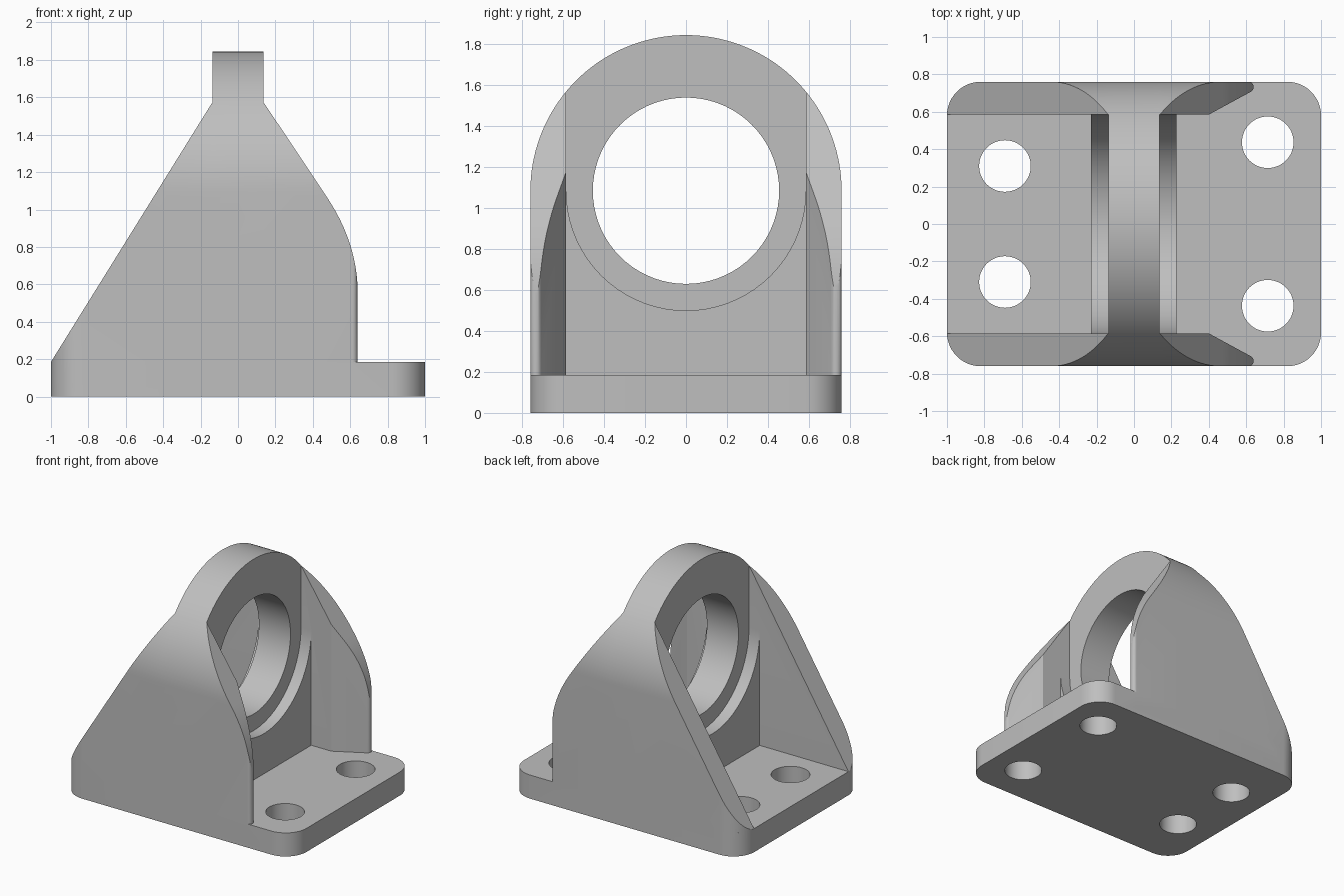
import bpy, bmesh, math
from mathutils import Vector

if "Cube" in bpy.data.objects:
    bpy.data.objects.remove(bpy.data.objects["Cube"], do_unlink=True)

W, INNER, BASE_H = 0.76, 0.585, 0.185   # half width, inner wall face, base height
BORE_Z, BORE_R, PLATE = 1.085, 0.455, 0.137
CORNER = 0.18

grey = bpy.data.materials.new("cast_grey")
grey.use_nodes = True
grey.diffuse_color = (0.52, 0.52, 0.52, 1)
grey.node_tree.nodes["Principled BSDF"].inputs["Base Color"].default_value = grey.diffuse_color


def arc(cx, cy, r, start, end, n):
    angles = [math.radians(start + (end - start) * i / n) for i in range(n + 1)]
    return [(cx + r * math.cos(a), cy + r * math.sin(a)) for a in angles]


def prism(name, outline, axis, lo, hi):
    """Extrude a 2D outline along an axis: x uses (y,z), y uses (x,z), z uses (x,y)."""
    place = {"x": lambda p, d: (d, p[0], p[1]),
             "y": lambda p, d: (p[0], d, p[1]),
             "z": lambda p, d: (p[0], p[1], d)}[axis]
    bm = bmesh.new()
    face = bm.faces.new([bm.verts.new(place(p, lo)) for p in outline])
    shift = Vector(place((0, 0), hi - lo))
    new = bmesh.ops.extrude_face_region(bm, geom=[face])["geom"]
    bmesh.ops.translate(bm, vec=shift, verts=[v for v in new if isinstance(v, bmesh.types.BMVert)])
    bmesh.ops.recalc_face_normals(bm, faces=bm.faces)
    mesh = bpy.data.meshes.new(name)
    bm.to_mesh(mesh)
    bm.free()
    mesh.materials.append(grey)
    obj = bpy.data.objects.new(name, mesh)
    bpy.context.collection.objects.link(obj)
    return obj


def combine(target, tool, operation):
    """Apply a boolean and discard the tool."""
    mod = target.modifiers.new("cut", "BOOLEAN")
    mod.operation, mod.object, mod.solver = operation, tool, "EXACT"
    bpy.context.view_layer.objects.active = target
    bpy.ops.object.modifier_apply(modifier=mod.name)
    bpy.data.objects.remove(tool, do_unlink=True)


# Base plate with rounded corners
cx, cy = 1 - CORNER, W - CORNER
base_outline = (arc(cx, cy, CORNER, 0, 90, 12) + arc(-cx, cy, CORNER, 90, 180, 12)
                + arc(-cx, -cy, CORNER, 180, 270, 12) + arc(cx, -cy, CORNER, 270, 360, 12))
bracket = prism("bearing_bracket", base_outline, "z", 0, BASE_H)

# Arched end profile shared by the ring plate and the side walls
arch = [(-W, 0.05)] + [(W, 0.05)] + arc(0, BORE_Z, W, 0, 180, 72)

# Gusset profile: straight slope on one side, slope easing into a vertical edge on the other
p0, p1, p2 = Vector((0.476, 1.065)), Vector((0.64, 0.82)), Vector((0.64, 0.55))
ease = [tuple(p0 * (1 - t) ** 2 + p1 * 2 * t * (1 - t) + p2 * t * t)
        for t in [i / 16 for i in range(17)]]
gusset = ([(-1, 0), (-1, BASE_H), (-PLATE, 1.573), (-PLATE, 2), (PLATE, 2), (PLATE, 1.573)]
          + ease + [(0.64, 0)])

# Side walls, tapering to a rounded nose
for side, name in ((-1, "right_wall"), (1, "left_wall")):
    plan = (arc(-cx, -cy, CORNER, 182, 270, 12) + arc(0.612, -0.732, 0.028, -90, 60, 8)
            + [(0.40, -INNER), (-1, -INNER)])
    wall = prism(name, [(x, -side * y) for x, y in plan], "z", 0.05, 2)
    combine(wall, prism("arch_cutter", arch, "x", -1.2, 1.2), "INTERSECT")
    combine(wall, prism("gusset_cutter", gusset, "y", -1, 1), "INTERSECT")
    combine(bracket, wall, "UNION")

# Thick web below the bore, scooped out around the ring
web = prism("lower_web", [(-0.65, 0.1), (0.65, 0.1), (0.65, BORE_Z), (-0.65, BORE_Z)],
            "x", -0.23, 0.226)
combine(web, prism("scoop_cutter", arc(0, BORE_Z, INNER, 0, 355, 71), "x", -1, 1), "DIFFERENCE")
combine(bracket, web, "UNION")

# Ring plate and its through bore
combine(bracket, prism("ring_plate", arch, "x", -PLATE, PLATE), "UNION")
combine(bracket, prism("bore_cutter", arc(0, BORE_Z, BORE_R, 0, 355, 71), "x", -1, 1), "DIFFERENCE")

# Bolt holes
for x, y in ((-0.69, 0.31), (0.715, 0.437)):
    for s in (-1, 1):
        hole = arc(x, s * y, 0.138, 0, 352.5, 47)
        combine(bracket, prism("bolt_cutter", hole, "z", -0.2, 0.3), "DIFFERENCE")

bpy.ops.object.select_all(action="DESELECT")
bracket.select_set(True)
bpy.context.view_layer.objects.active = bracket
bpy.ops.object.shade_smooth_by_angle(angle=math.radians(25))
